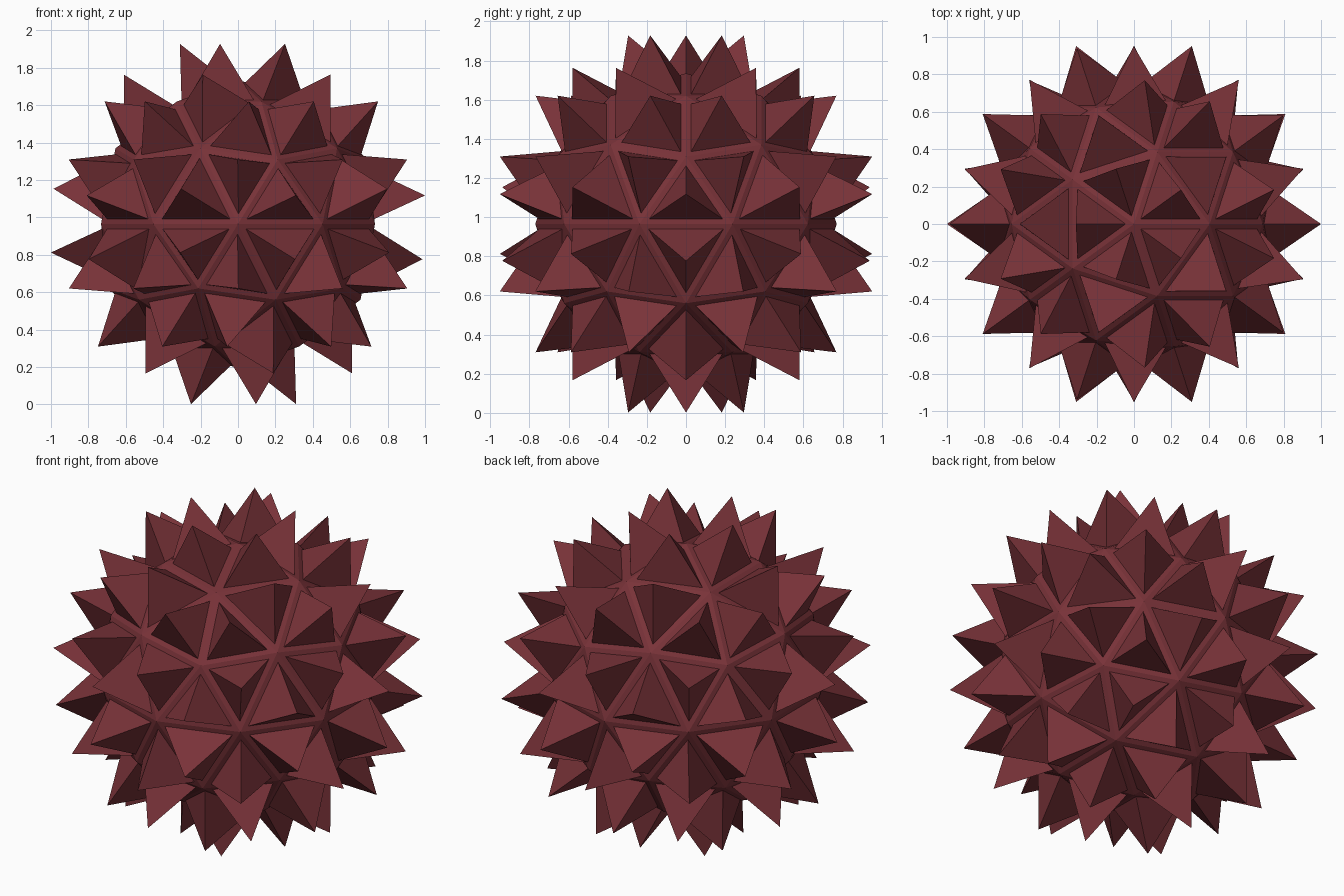
import bpy, bmesh

if "Cube" in bpy.data.objects:
    bpy.data.objects.remove(bpy.data.objects["Cube"])

RADIUS = 0.77    # core sphere
BORDER = 0.027   # flat strip around every spike
SPIKE = 0.285    # spike height
CENTRE_Z = 0.965

# faceted core with 80 triangles
bm = bmesh.new()
bmesh.ops.create_icosphere(bm, subdivisions=2, radius=RADIUS)

# inset each triangle, then pull its centre out into a three-sided spike
panels = bm.faces[:]
bmesh.ops.inset_individual(bm, faces=panels, thickness=BORDER, use_even_offset=True)
bm.normal_update()
bmesh.ops.poke(bm, faces=panels, offset=SPIKE, center_mode='MEAN')
bmesh.ops.translate(bm, verts=bm.verts, vec=(0, 0, CENTRE_Z))
bmesh.ops.recalc_face_normals(bm, faces=bm.faces)

mesh = bpy.data.meshes.new("spiked_ball")
bm.to_mesh(mesh)
bm.free()
ball = bpy.data.objects.new("spiked_ball", mesh)
bpy.context.collection.objects.link(ball)

# dark red material
red = bpy.data.materials.new("dark_red")
red.diffuse_color = (0.19, 0.032, 0.04, 1)
red.use_nodes = True
red.node_tree.nodes["Principled BSDF"].inputs["Base Color"].default_value = red.diffuse_color
mesh.materials.append(red)
